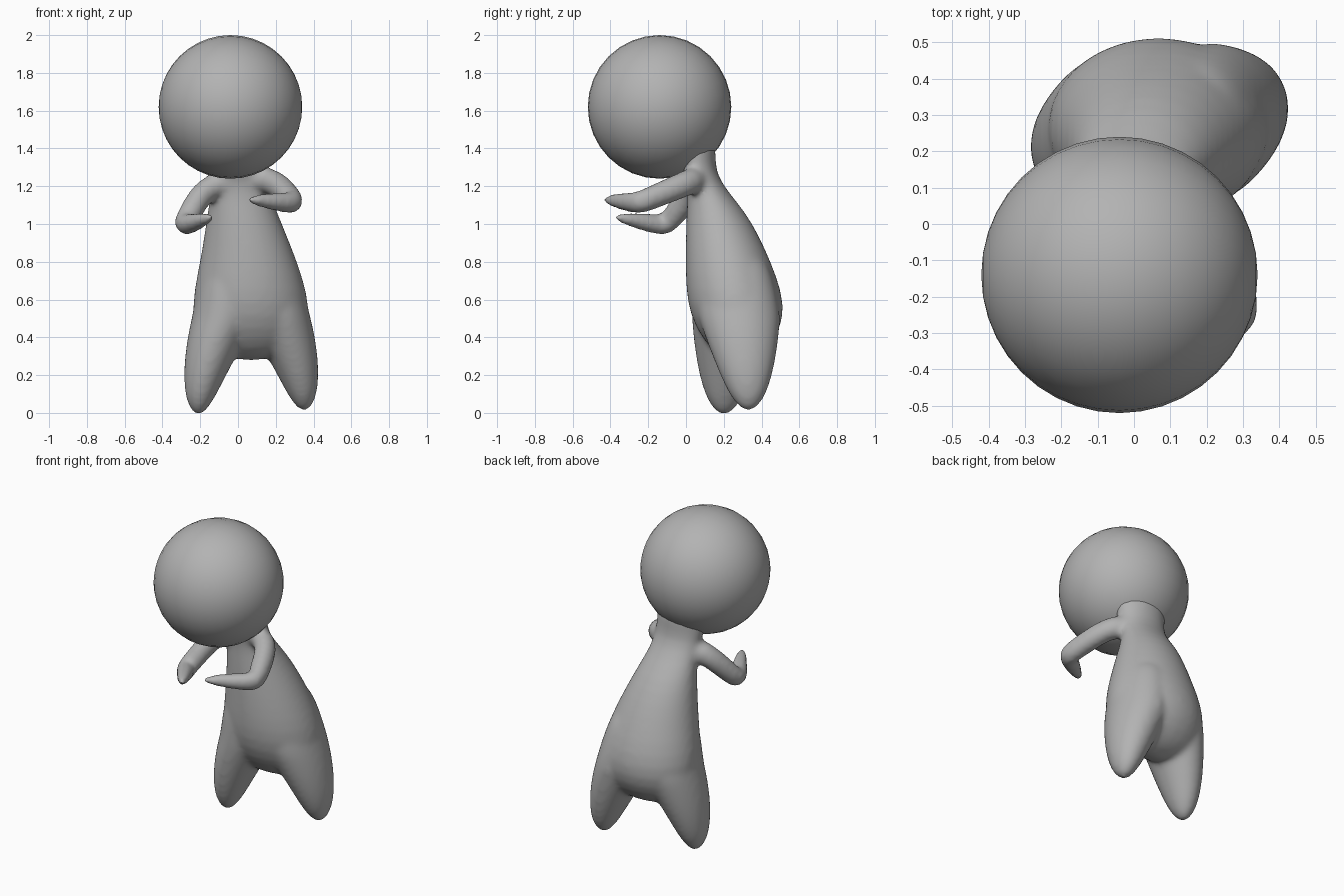
import bpy, bmesh, math
from mathutils import Vector

SIDES = 24
LEG_STEPS = 8

cube = bpy.data.objects.get("Cube")
if cube:
    bpy.data.objects.remove(cube)

shade = (0.45, 0.45, 0.45, 1)
grey = bpy.data.materials.new("plain grey")
grey.use_nodes = True
grey.diffuse_color = shade
grey.node_tree.nodes["Principled BSDF"].inputs["Base Color"].default_value = shade


def bridge(bm, rings):
    """Join neighbouring rings with quads and close both ends."""
    for low, high in zip(rings, rings[1:]):
        for k in range(SIDES):
            following = (k + 1) % SIDES
            bm.faces.new((low[k], low[following], high[following], high[k]))
    bm.faces.new(reversed(rings[0]))
    bm.faces.new(rings[-1])


def add_ring(bm, centre, width, depth, across=Vector((1, 0, 0)), forward=Vector((0, 1, 0))):
    """Make one elliptical cross-section with the given half width and half depth."""
    angles = [math.tau * k / SIDES for k in range(SIDES)]
    return [bm.verts.new(centre + across * (width * math.cos(a)) + forward * (depth * math.sin(a)))
            for a in angles]


def add_leg(bm, flank, hip, foot):
    """Taper a leg like a paraboloid up to the hip, then fade it into the flank."""
    rings = []
    for step in range(LEG_STEPS + 1):
        t = step / LEG_STEPS
        centre = foot.lerp(hip, t ** 1.5)
        centre.z = foot.z + (hip.z - foot.z) * t
        girth = math.sqrt(t + 0.02)
        rings.append(add_ring(bm, centre, 0.175 * girth, 0.22 * girth))
    rings.append(add_ring(bm, hip.lerp(flank, 0.5), 0.165, 0.21))
    rings.append(add_ring(bm, flank, 0.13, 0.16))
    bridge(bm, rings)


def add_arm(bm, shoulder, elbow, hand):
    """Taper a bent arm from inside the chest to the fingertips."""
    chest = Vector((0, shoulder.y, shoulder.z))
    path = [chest, shoulder, shoulder.lerp(elbow, 0.75), elbow, elbow.lerp(hand, 0.25), hand]
    radii = [0.07, 0.07, 0.065, 0.06, 0.055, 0.025]
    rings = []
    for index, radius in enumerate(radii):
        before = path[max(index - 1, 0)]
        after = path[min(index + 1, len(path) - 1)]
        along = (after - before).normalized()
        across = along.cross(Vector((0, 0, 1))).normalized()
        rings.append(add_ring(bm, path[index], radius, radius, across, along.cross(across)))
    bridge(bm, rings)


bm = bmesh.new()

# Torso and neck, leaning forward towards the top and flaring under the head
torso = {
    "crotch": (Vector((0.07, 0.28, 0.27)), 0.22, 0.1),
    "hips": (Vector((0.07, 0.28, 0.5)), 0.34, 0.28),
    "waist": (Vector((0.06, 0.225, 0.8)), 0.26, 0.23),
    "chest": (Vector((0.02, 0.16, 1.08)), 0.18, 0.16),
    "neck": (Vector((0, 0.07, 1.27)), 0.13, 0.05),
    "nape": (Vector((-0.02, 0, 1.5)), 0.22, 0.2),
}
bridge(bm, [add_ring(bm, *section) for section in torso.values()])

# Legs, left then right
add_leg(bm, flank=Vector((0.14, 0.24, 0.88)), hip=Vector((0.205, 0.28, 0.52)),
        foot=Vector((0.35, 0.33, 0.01)))
add_leg(bm, flank=Vector((-0.03, 0.22, 0.88)), hip=Vector((-0.065, 0.25, 0.52)),
        foot=Vector((-0.21, 0.2, -0.01)))

# Arms, the right one held lower
add_arm(bm, shoulder=Vector((0.19, 0.06, 1.24)), elbow=Vector((0.3, -0.25, 1.11)),
        hand=Vector((0.04, -0.44, 1.13)))
add_arm(bm, shoulder=Vector((-0.17, 0.07, 1.21)), elbow=Vector((-0.29, -0.11, 0.99)),
        hand=Vector((-0.13, -0.39, 1.04)))

bmesh.ops.recalc_face_normals(bm, faces=bm.faces)
mesh = bpy.data.meshes.new("body")
bm.to_mesh(mesh)
bm.free()
mesh.materials.append(grey)
body = bpy.data.objects.new("body", mesh)
bpy.context.collection.objects.link(body)

# Round the parts and fuse them into one soft skin
rounding = body.modifiers.new("rounding", "SUBSURF")
rounding.levels = rounding.render_levels = 2
fuse = body.modifiers.new("fuse", "REMESH")
fuse.mode = "VOXEL"
fuse.voxel_size = 0.015
fuse.use_smooth_shade = True
soften = body.modifiers.new("soften", "SMOOTH")
soften.factor = 0.5
soften.iterations = 12

# Head, with its poles to the sides
bpy.ops.mesh.primitive_uv_sphere_add(segments=32, ring_count=20, radius=0.38,
                                     location=(-0.04, -0.14, 1.62), rotation=(0, math.pi / 2, 0))
head = bpy.context.object
head.name = "head"
head.data.materials.append(grey)
bpy.ops.object.shade_smooth()
